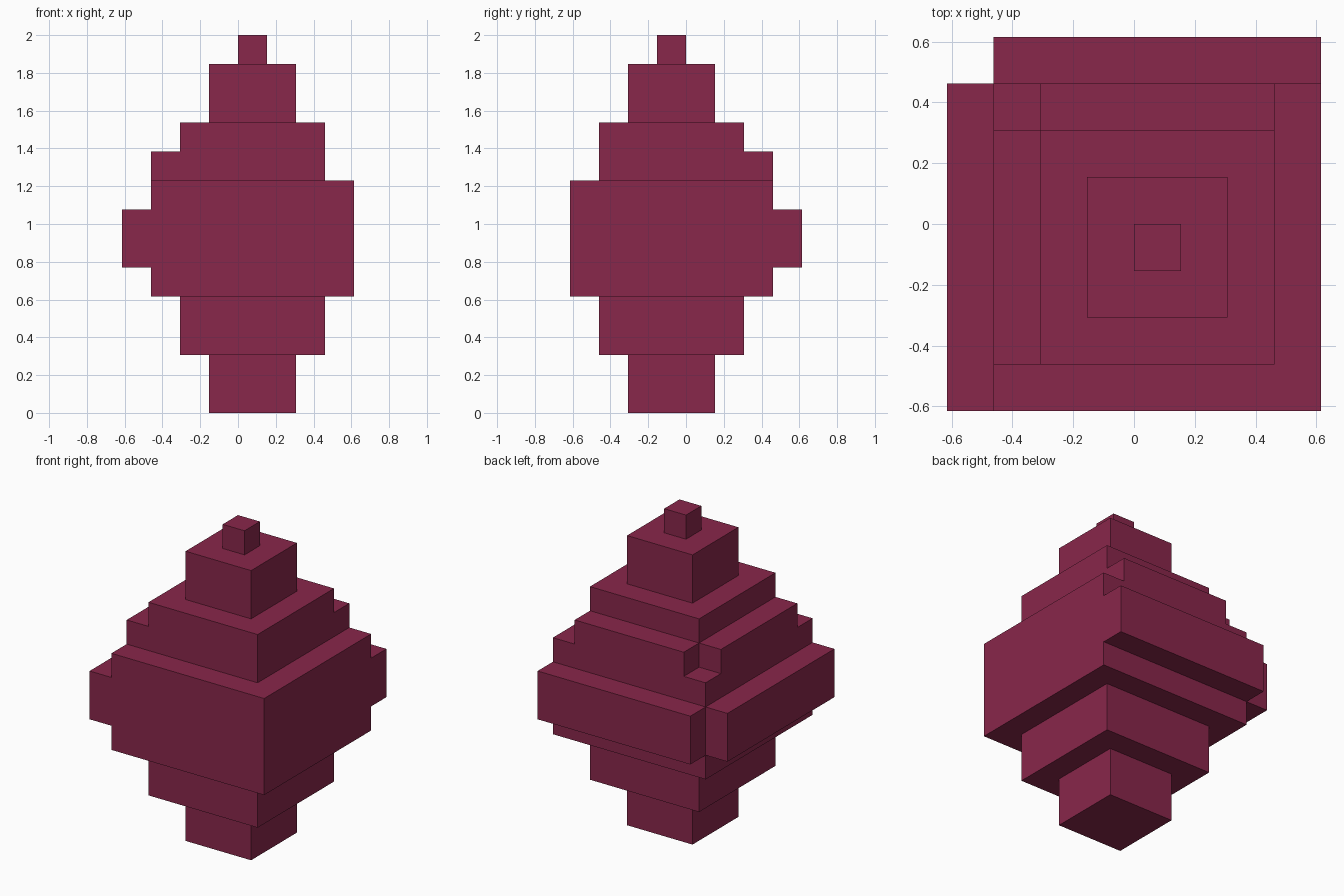
import bpy
import bmesh
from mathutils import Matrix, Vector

if "Cube" in bpy.data.objects:
    bpy.data.objects.remove(bpy.data.objects["Cube"])

U = 2 / 13  # one block unit

mat = bpy.data.materials.new("crimson")
mat.diffuse_color = (0.25, 0.02, 0.07, 1)
mat.use_nodes = True
mat.node_tree.nodes["Principled BSDF"].inputs["Base Color"].default_value = mat.diffuse_color


def block(name, x, y, z):
    """Box from (min, max) ranges given in block units."""
    lo = Vector((x[0], y[0], z[0])) * U
    hi = Vector((x[1], y[1], z[1])) * U
    bm = bmesh.new()
    bmesh.ops.create_cube(bm, size=1, matrix=Matrix.Diagonal((*(hi - lo), 1)))
    mesh = bpy.data.meshes.new(name)
    bm.to_mesh(mesh)
    bm.free()
    mesh.materials.append(mat)
    obj = bpy.data.objects.new(name, mesh)
    obj.location = (lo + hi) / 2
    bpy.context.collection.objects.link(obj)


def tier(name, r, z0, z1):
    """Square tier reaching r units out, around the off-centre axis block."""
    block(name, (-r, r + 1), (-r - 1, r), (z0, z1))


def side_slabs(name, r, z0, z1):
    """Extra one-unit layer on the left and back of a tier, corner left open."""
    block(name + "_left", (-r - 1, -r), (-r - 1, r), (z0, z1))
    block(name + "_back", (-r, r + 1), (r, r + 1), (z0, z1))


# Stacked square tiers, bottom to top
tier("foot", 1, 0, 2)
tier("lower_tier", 2, 2, 4)
tier("middle_tier", 3, 4, 8)
tier("upper_tier", 2, 8, 10)
tier("neck", 1, 10, 12)
tier("tip", 0, 12, 13)

# Added layers on the left and back
side_slabs("middle_slab", 3, 5, 7)
side_slabs("upper_slab", 2, 8, 9)
